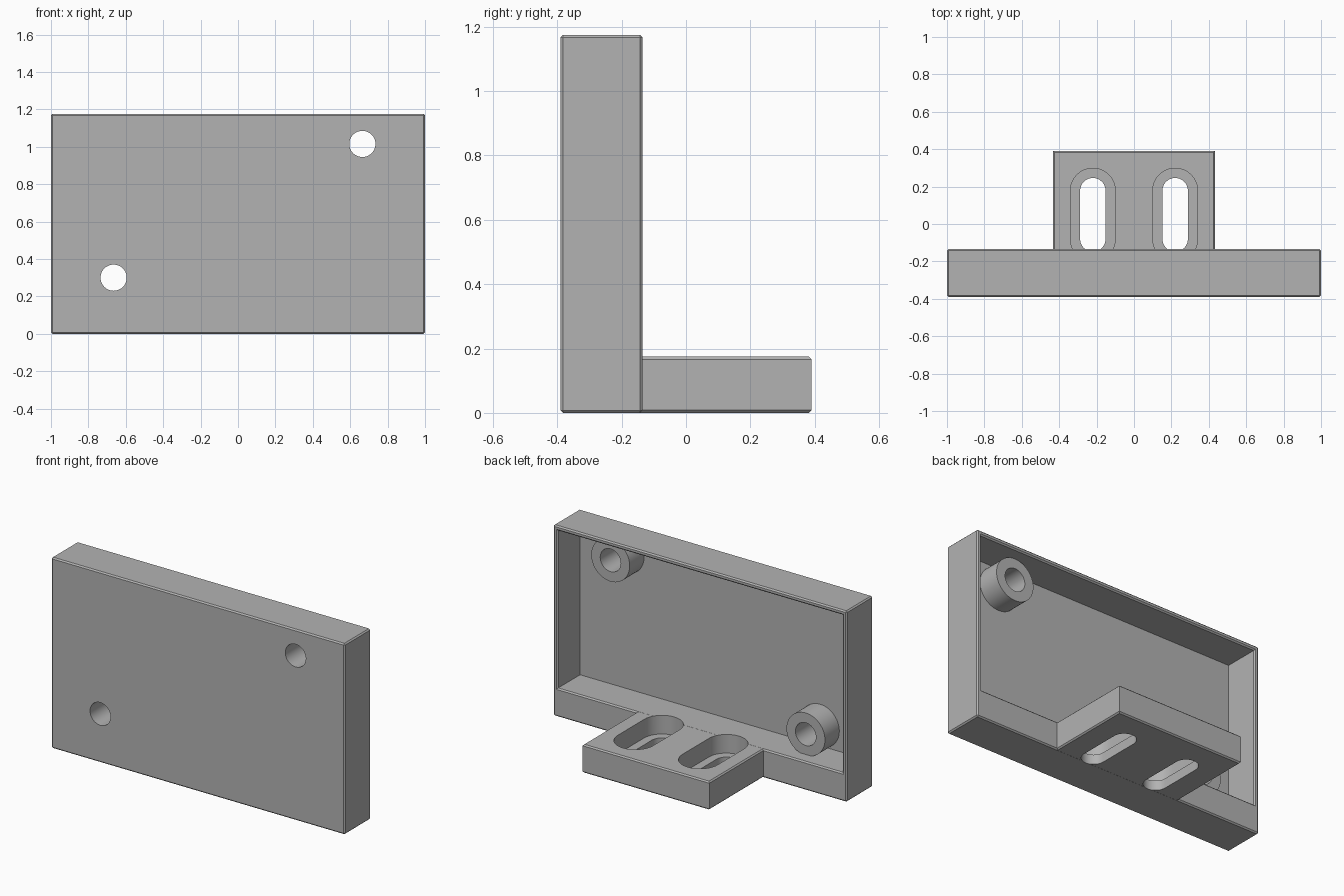
import bpy, bmesh, math
from mathutils import Matrix, Vector

cube = bpy.data.objects.get("Cube")
if cube:
    bpy.data.objects.remove(cube, do_unlink=True)

grey = bpy.data.materials.new("plain grey")
grey.use_nodes = True
colour = (0.45, 0.45, 0.45, 1)
grey.diffuse_color = colour
grey.node_tree.nodes["Principled BSDF"].inputs["Base Color"].default_value = colour

CHAMFER = 0.008
FRONT, BACK = -0.39, -0.135
HEIGHT = 1.175
FLOOR = 0.175
WALL = 0.03
HOLES = [(0.665, 1.015), (-0.665, 0.30)]


def make(name, bm):
    bmesh.ops.recalc_face_normals(bm, faces=bm.faces)
    mesh = bpy.data.meshes.new(name)
    bm.to_mesh(mesh)
    bm.free()
    mesh.materials.append(grey)
    ob = bpy.data.objects.new(name, mesh)
    bpy.context.collection.objects.link(ob)
    return ob


def box(name, lo, hi, pick=None):
    """Box between two corners, chamfered on the edges that pick accepts."""
    bm = bmesh.new()
    bmesh.ops.create_cube(bm, size=1)
    lo, hi = Vector(lo), Vector(hi)
    for v in bm.verts:
        v.co = [lo[i] + (v.co[i] + 0.5) * (hi[i] - lo[i]) for i in range(3)]
    if pick:
        edges = [e for e in bm.edges if pick(e)]
        bmesh.ops.bevel(bm, geom=edges, offset=CHAMFER, segments=1, affect='EDGES')
    return make(name, bm)


def cylinder_y(name, x, z, radius, y0, y1):
    bm = bmesh.new()
    bmesh.ops.create_cone(bm, cap_ends=True, segments=48, radius1=radius,
                          radius2=radius, depth=y1 - y0)
    bm.transform(Matrix.Translation((x, (y0 + y1) / 2, z)) @ Matrix.Rotation(math.pi / 2, 4, 'X'))
    return make(name, bm)


def slot(name, x, radius, y0, y1, z0, z1):
    """Upright prism with a rounded-end outline."""
    bm = bmesh.new()
    n = 24
    ring = []
    for cy, start in ((y1, 0), (y0, math.pi)):
        for i in range(n + 1):
            a = start + math.pi * i / n
            ring.append(bm.verts.new((x + radius * math.cos(a), cy + radius * math.sin(a), z0)))
    face = bm.faces.new(ring)
    top = bmesh.ops.extrude_face_region(bm, geom=[face])["geom"]
    for v in top:
        if isinstance(v, bmesh.types.BMVert):
            v.co.z = z1
    return make(name, bm)


def combine(body, tool, operation):
    mod = body.modifiers.new("combine", 'BOOLEAN')
    mod.operation, mod.object, mod.solver = operation, tool, 'EXACT'
    bpy.context.view_layer.objects.active = body
    bpy.ops.object.modifier_apply(modifier=mod.name)
    bpy.data.objects.remove(tool, do_unlink=True)


# Outer housing with chamfered edges
body = box("bracket_housing", (-1, FRONT, 0), (1, BACK, HEIGHT), lambda e: True)

# Cavity open to the back, flared slightly at the rim
bm = bmesh.new()
rings = []
for y, grow in ((-0.355, 0), (BACK - CHAMFER, 0), (BACK + CHAMFER, 2 * CHAMFER)):
    w = 1 - WALL + grow
    lo, hi = FLOOR - grow, HEIGHT - WALL + grow
    rings.append([bm.verts.new((x, y, z)) for x, z in ((-w, lo), (w, lo), (w, hi), (-w, hi))])
bm.faces.new(rings[0])
bm.faces.new(rings[-1])
for a, b in zip(rings, rings[1:]):
    for i in range(4):
        j = (i + 1) % 4
        bm.faces.new((a[i], a[j], b[j], b[i]))
combine(body, make("cavity_cutter", bm), 'DIFFERENCE')


# Mounting tab, chamfered around its top and bottom only
def tab_edge(e):
    a, b = e.verts
    return abs(a.co.z - b.co.z) < 0.01 and max(a.co.y, b.co.y) > 0


tab = box("mounting_tab", (-0.432, BACK - 0.03, 0.0004), (0.432, 0.39, FLOOR - 0.0004), tab_edge)
combine(body, tab, 'UNION')

# Screw bosses and their through holes
for x, z in HOLES:
    combine(body, cylinder_y("boss", x, z, 0.131, -0.37, -0.215), 'UNION')
for x, z in HOLES:
    combine(body, cylinder_y("boss_hole", x, z, 0.07, -0.5, 0), 'DIFFERENCE')

# Stepped slots through the tab
for x in (-0.22, 0.22):
    combine(body, slot("slot_recess", x, 0.12, -0.08, 0.178, 0.06, 0.3), 'DIFFERENCE')
    combine(body, slot("slot_through", x, 0.068, -0.08, 0.178, -0.1, 0.2), 'DIFFERENCE')

bpy.ops.object.select_all(action='DESELECT')
body.select_set(True)
bpy.context.view_layer.objects.active = body
bpy.ops.object.shade_smooth_by_angle(angle=math.radians(30))
